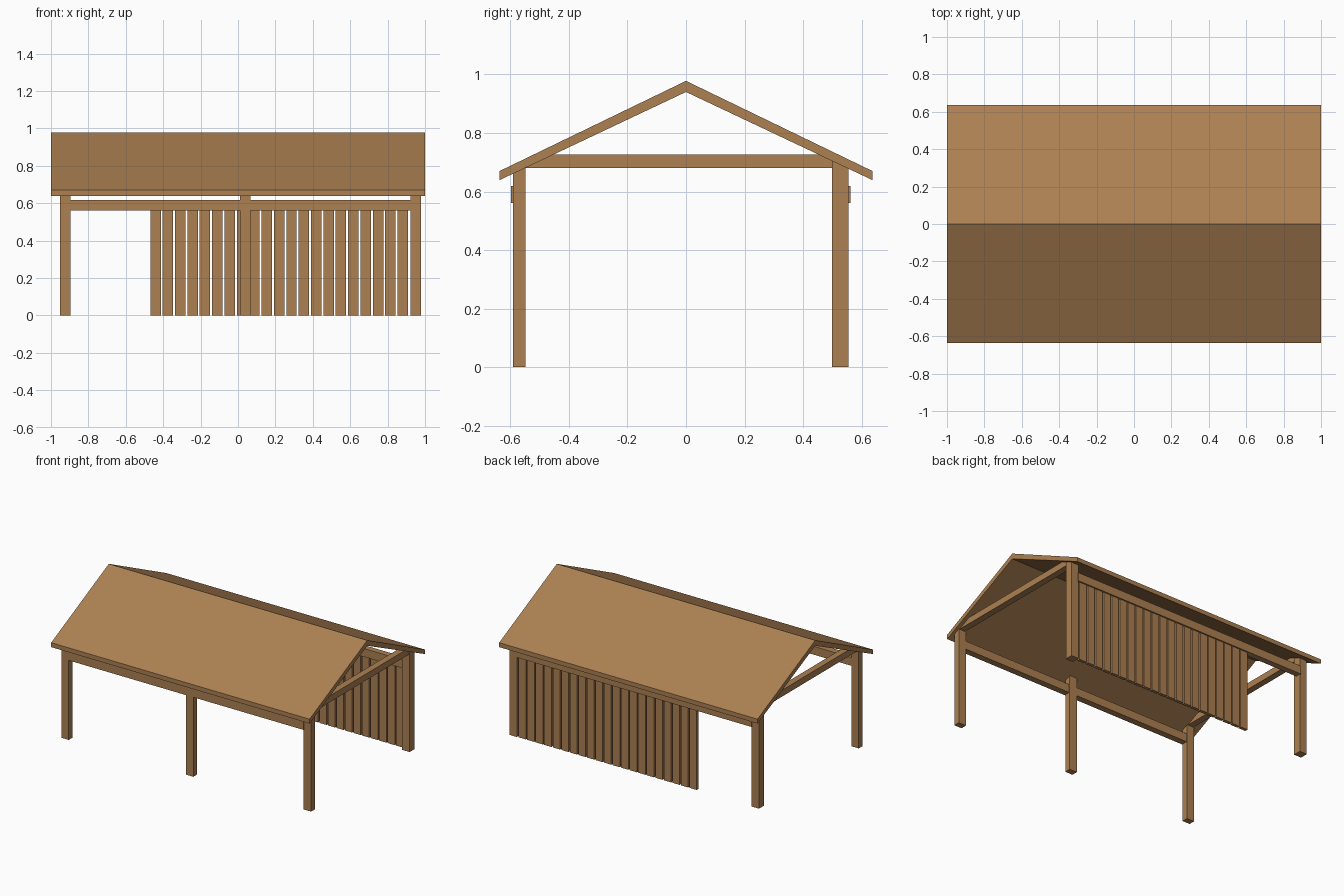
import bpy, bmesh

if "Cube" in bpy.data.objects:
    bpy.data.objects.remove(bpy.data.objects["Cube"])

wood = bpy.data.materials.new("warm brown wood")
wood.diffuse_color = (0.413, 0.216, 0.084, 1)
wood.use_nodes = True
wood.node_tree.nodes["Principled BSDF"].inputs["Base Color"].default_value = wood.diffuse_color


def prism(name, profile, x0, x1):
    """Extrude a closed (y, z) profile along x."""
    bm = bmesh.new()
    face = bm.faces.new([bm.verts.new((x0, y, z)) for y, z in profile])
    ext = bmesh.ops.extrude_face_region(bm, geom=[face])
    moved = [v for v in ext["geom"] if isinstance(v, bmesh.types.BMVert)]
    bmesh.ops.translate(bm, verts=moved, vec=(x1 - x0, 0, 0))
    bmesh.ops.recalc_face_normals(bm, faces=bm.faces)
    mesh = bpy.data.meshes.new(name)
    bm.to_mesh(mesh)
    bm.free()
    mesh.materials.append(wood)
    obj = bpy.data.objects.new(name, mesh)
    bpy.context.collection.objects.link(obj)
    return obj


def box(name, x0, x1, y0, y1, z0, z1):
    return prism(name, [(y0, z0), (y1, z0), (y1, z1), (y0, z1)], x0, x1)


# Gable roof as one bent slab with plumb-cut eaves
prism("roof", [(-0.637, 0.639), (0, 0.94), (0.637, 0.639),
               (0.637, 0.67), (0, 0.978), (-0.637, 0.67)], -1, 1)

# Posts: three in front, two at the back corners (tops follow the roof)
LEFT, MID, RIGHT = (-0.953, -0.896), (0.01, 0.068), (0.921, 0.979)
for side, (x0, x1) in (("left", LEFT), ("middle", MID), ("right", RIGHT)):
    prism("front_post_" + side, [(-0.591, 0), (-0.548, 0),
                                 (-0.548, 0.685), (-0.591, 0.665)], x0, x1)
for side, (x0, x1) in (("left", LEFT), ("right", RIGHT)):
    prism("back_post_" + side, [(0.499, 0), (0.555, 0),
                                (0.555, 0.682), (0.499, 0.708)], x0, x1)

# Long beams joining the posts under the eaves
box("front_beam", LEFT[1] - 0.005, RIGHT[0] + 0.005, -0.598, -0.553, 0.56, 0.618)
box("back_beam", LEFT[1] - 0.005, RIGHT[0] + 0.005, 0.52, 0.562, 0.56, 0.618)

# Tie beams across each gable, ends cut to the roof slope
for side, (x0, x1) in (("left", LEFT), ("right", RIGHT)):
    prism("tie_beam_" + side, [(-0.549, 0.681), (0.549, 0.681),
                               (0.453, 0.726), (-0.453, 0.726)],
          x0 + 0.006, x1 - 0.006)

# Back wall of spaced vertical planks
COUNT, START, PITCH, WIDTH = 21, -0.469, 0.0661, 0.056
for i in range(COUNT):
    x = START + i * PITCH
    box(f"wall_plank_{i + 1}", x, x + WIDTH, 0.53, 0.552, 0, 0.565)
